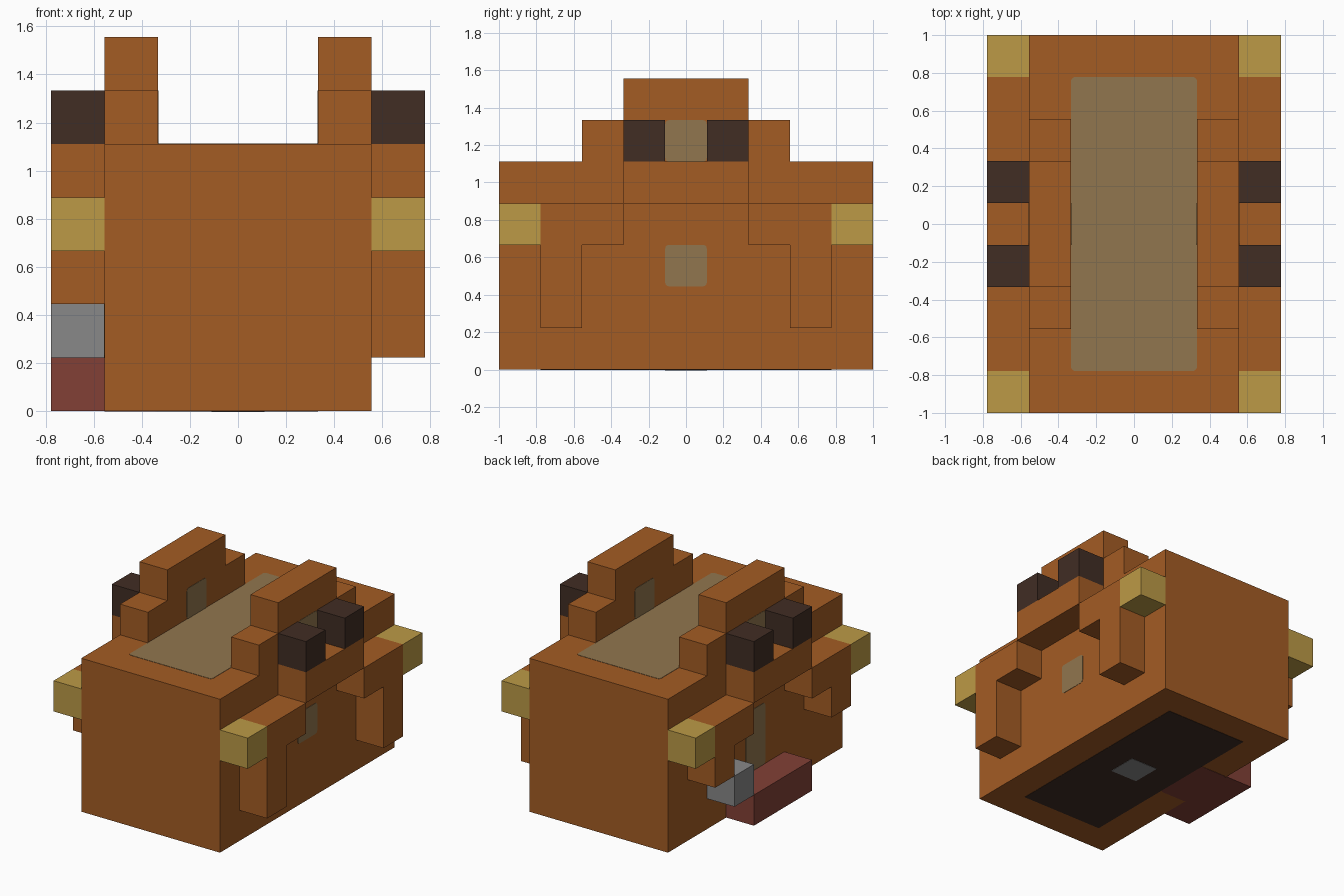
import bpy
import bmesh
from mathutils import Vector

U = 2 / 9  # one block

if "Cube" in bpy.data.objects:
    bpy.data.objects.remove(bpy.data.objects["Cube"], do_unlink=True)


def material(name, rgb):
    """Flat material from display colour values 0-255."""
    lin = []
    for c in rgb:
        c /= 255
        lin.append(c / 12.92 if c <= 0.04045 else ((c + 0.055) / 1.055) ** 2.4)
    mat = bpy.data.materials.new(name)
    mat.use_nodes = True
    mat.diffuse_color = (*lin, 1)
    bsdf = mat.node_tree.nodes["Principled BSDF"]
    bsdf.inputs["Base Color"].default_value = (*lin, 1)
    bsdf.inputs["Roughness"].default_value = 0.9
    return mat


ORANGE = material("rust orange", (164, 92, 36))
YELLOW = material("brass yellow", (188, 154, 70))
DARK = material("dark brown", (65, 45, 36))
TAN = material("tan", (145, 118, 78))
GREY = material("grey", (136, 136, 136))
RED = material("brick red", (130, 64, 54))


def box(name, x, y, z, mat, round_axis=None):
    """Box from (low, high) spans in blocks; optionally round the edges along one axis."""
    spans = [sorted(s) for s in (x, y, z)]
    bm = bmesh.new()
    bmesh.ops.create_cube(bm, size=1)
    for v in bm.verts:
        v.co = Vector([(s[0] if c < 0 else s[1]) * U for c, s in zip(v.co, spans)])
    if round_axis is not None:
        edges = [e for e in bm.edges
                 if abs(e.verts[0].co[round_axis] - e.verts[1].co[round_axis]) > 1e-6]
        bmesh.ops.bevel(bm, geom=edges, offset=0.02, segments=3, profile=0.5,
                        affect='EDGES')
    mesh = bpy.data.meshes.new(name)
    bm.to_mesh(mesh)
    bm.free()
    mesh.materials.append(mat)
    obj = bpy.data.objects.new(name, mesh)
    bpy.context.collection.objects.link(obj)
    return obj


T = 0.01  # plate thickness in blocks

# Main body with painted top and underside panels
box("body", (-2.5, 2.5), (-4.5, 4.5), (0, 5), ORANGE)
box("top_panel", (-1.5, 1.5), (-3.5, 3.5), (5, 5 + T), TAN, 2)
box("underside_panel", (-1.5, 1.5), (-3.5, 3.5), (-T, 0), DARK)
box("underside_centre_patch", (-0.5, 0.5), (-0.5, 0.5), (-2 * T, 0), GREY)
box("underside_red_patch", (-2.5, -1.5), (-0.5, 1.5), (-T, 0), RED, 2)

for side, s in (("left", 1), ("right", -1)):
    outer = (s * 2.5, s * 3.5)
    ridge = (s * 1.5, s * 2.5)

    # Stepped ridge along the top edge
    box(f"{side}_ridge_base", ridge, (-2.5, 2.5), (5, 6), ORANGE)
    box(f"{side}_ridge_top", ridge, (-1.5, 1.5), (6, 7), ORANGE)
    box(f"{side}_ridge_outer_patch", (s * 2.5, s * (2.5 + T)),
        (-0.5, 0.5), (5, 6), TAN, 0)
    box(f"{side}_ridge_inner_patch", (s * (1.5 - T), s * 1.5),
        (-0.5, 0.5), (5, 6), TAN, 0)

    # Shoulder block and body side patch
    box(f"{side}_shoulder", outer, (-1.5, 1.5), (4, 5), ORANGE)
    box(f"{side}_body_patch", (s * 2.5, s * (2.5 + T)), (-0.5, 0.5),
        (2 if s > 0 else 1, 3), TAN, 0)

    # Arms, hanging legs, tips and dark knobs, front and back
    leg_bottom = 1 if s > 0 else 2
    for end, e in (("front", -1), ("back", 1)):
        box(f"{side}_{end}_arm", outer, (e * 1.5, e * 3.5), (3, 4), ORANGE)
        box(f"{side}_{end}_leg", outer, (e * 2.5, e * 3.5), (leg_bottom, 3), ORANGE)
        box(f"{side}_{end}_tip", outer, (e * 3.5, e * 4.5), (3, 4), YELLOW)
        box(f"{side}_{end}_knob", outer, (e * 0.5, e * 1.5), (5, 6), DARK)

# Low box and grey block on the right side only
box("side_box", (-3.5, -2.5), (-1.5, 1.5), (0, 1), RED)
box("side_grey_block", (-3.5, -2.5), (1.5, 2.5), (1, 2), GREY)
